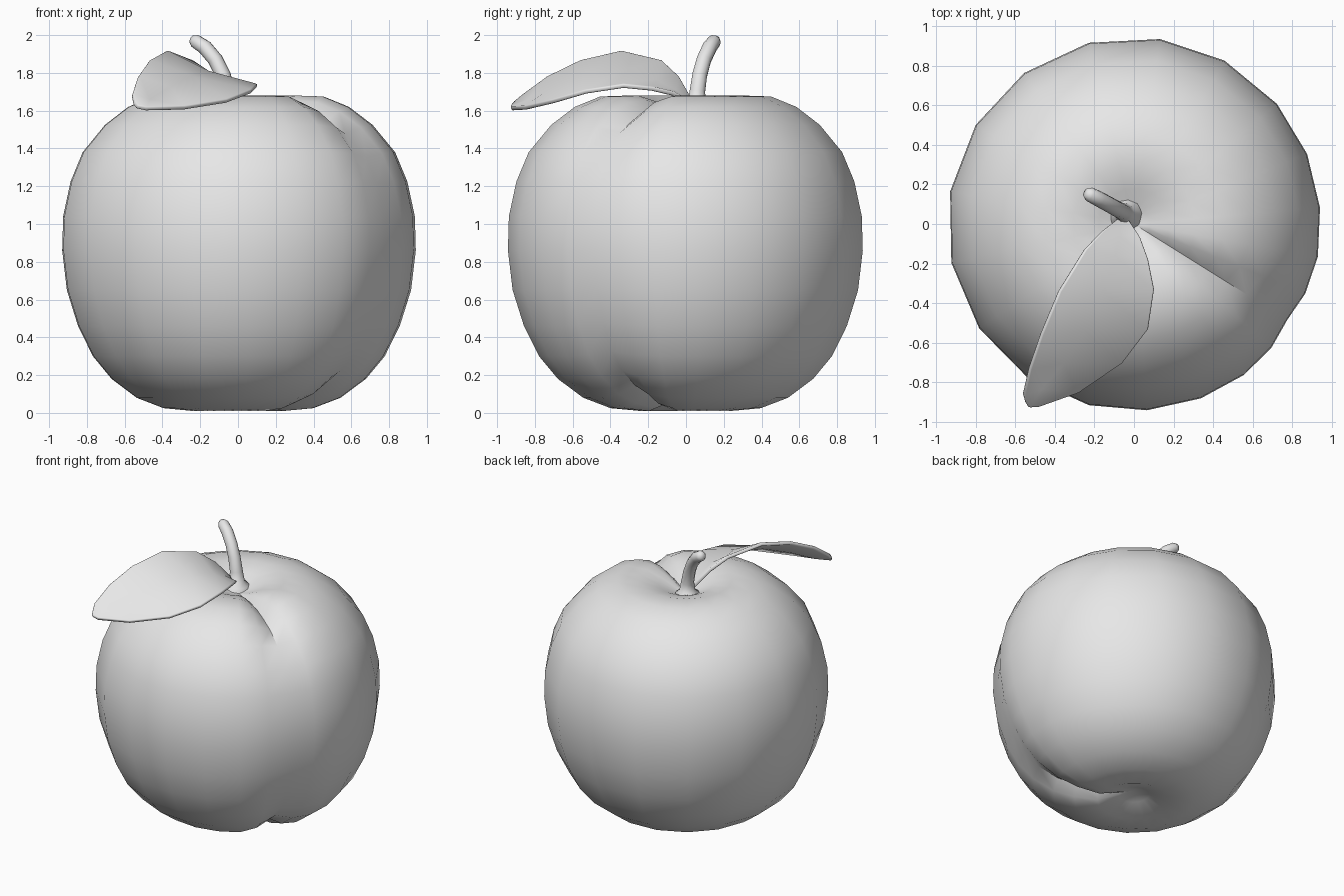
import bpy, bmesh, math
from mathutils import Vector

cube = bpy.data.objects.get("Cube")
if cube:
    bpy.data.objects.remove(cube, do_unlink=True)

grey = bpy.data.materials.new("light_grey")
grey.diffuse_color = (0.8, 0.8, 0.8, 1)
grey.use_nodes = True
grey.node_tree.nodes["Principled BSDF"].inputs["Base Color"].default_value = (0.8, 0.8, 0.8, 1)


def finish(name, bm, angle):
    bmesh.ops.recalc_face_normals(bm, faces=bm.faces)
    mesh = bpy.data.meshes.new(name)
    bm.to_mesh(mesh)
    bm.free()
    mesh.materials.append(grey)
    obj = bpy.data.objects.new(name, mesh)
    bpy.context.collection.objects.link(obj)
    bpy.ops.object.select_all(action='DESELECT')
    obj.select_set(True)
    bpy.context.view_layer.objects.active = obj
    bpy.ops.object.shade_smooth_by_angle(angle=math.radians(angle))
    return obj


def skin(bm, rings, closed=True):
    """Bridge successive rings of vertices with quads."""
    for a, b in zip(rings, rings[1:]):
        n = len(a)
        for i in range(n if closed else n - 1):
            j = (i + 1) % n
            bm.faces.new((a[i], a[j], b[j], b[i]))


# Fruit body: (radius, height, crease depth) from the bottom dimple to the top one
profile = [(.10, .06, .01), (.24, .01, .05), (.40, .025, .085), (.545, .08, .075),
           (.68, .18, .06), (.78, .30, .05), (.86, .46, .04), (.92, .65, .035),
           (.945, .86, .03), (.94, 1.04, .03), (.90, 1.225, .035), (.835, 1.38, .045),
           (.715, 1.525, .065), (.59, 1.62, .09), (.455, 1.675, .105),
           (.31, 1.68, .085), (.18, 1.645, .05), (.08, 1.60, .015)]
half = [10, 22, 37, 54, 72, 93, 114, 136, 158]
spokes = [0] + half + [180] + [360 - a for a in reversed(half)]
CREASE = -32

bm = bmesh.new()
rings = []
for k, (r, z, depth) in enumerate(profile):
    r0, z0 = profile[max(k - 1, 0)][:2]
    r1, z1 = profile[min(k + 1, len(profile) - 1)][:2]
    inward = Vector((z0 - z1, r1 - r0)).normalized()
    ring = []
    for a in spokes:
        sink = depth * {0: 1.0, 10: 0.3, 350: 0.3}.get(a, 0)
        rr, zz = r + inward.x * sink, z + inward.y * sink
        t = math.radians(a + CREASE)
        ring.append(bm.verts.new((rr * math.cos(t), rr * math.sin(t), zz)))
    rings.append(ring)
skin(bm, rings)
for ring, z in ((rings[0], .09), (rings[-1], 1.58)):
    pole = bm.verts.new((0, 0, z))
    for i in range(len(ring)):
        bm.faces.new((ring[i], ring[(i + 1) % len(ring)], pole))
finish("fruit_body", bm, 42)

# Stem: flared base, bent path of (x, y, z, radius), rounded end
path = [(-.05, .055, 1.57, .10), (-.05, .055, 1.61, .085), (-.05, .057, 1.635, .053),
        (-.055, .06, 1.70, .043), (-.08, .073, 1.79, .041), (-.12, .095, 1.87, .04),
        (-.175, .125, 1.935, .04), (-.225, .15, 1.968, .037), (-.245, .16, 1.978, .022)]
bm = bmesh.new()
rings = []
for k, (x, y, z, r) in enumerate(path):
    p0 = Vector(path[max(k - 1, 0)][:3])
    p1 = Vector(path[min(k + 1, len(path) - 1)][:3])
    turn = Vector((0, 0, 1)).rotation_difference(p1 - p0)
    rings.append([bm.verts.new(Vector((x, y, z)) + turn @ Vector(
        (r * math.cos(i * math.pi / 5), r * math.sin(i * math.pi / 5), 0))) for i in range(10)])
skin(bm, rings)
bm.faces.new(rings[0])
bm.faces.new(rings[-1])
finish("stem", bm, 75)

# Leaf: rows of raised edge, midrib and low edge from base to tip
rows = [((-.07, .035, 1.64), (-.05, .03, 1.635), (-.03, .02, 1.64)),
        ((-.165, -.04, 1.775), (-.075, -.06, 1.70), (.03, -.07, 1.69)),
        ((-.25, -.13, 1.86), (-.10, -.16, 1.755), (.07, -.18, 1.715)),
        ((-.38, -.34, 1.91), (-.16, -.34, 1.80), (.10, -.33, 1.73)),
        ((-.47, -.555, 1.86), (-.25, -.54, 1.775), (.07, -.53, 1.70)),
        ((-.53, -.73, 1.775), (-.36, -.70, 1.715), (-.06, -.70, 1.65)),
        ((-.56, -.86, 1.68), (-.47, -.83, 1.65), (-.28, -.85, 1.615)),
        ((-.55, -.90, 1.635), (-.535, -.925, 1.62), (-.49, -.925, 1.61))]
bm = bmesh.new()
skin(bm, [[bm.verts.new(p) for p in row] for row in rows], closed=False)
leaf = finish("leaf", bm, 40)
thick = leaf.modifiers.new("thickness", 'SOLIDIFY')
thick.thickness = 0.024
thick.offset = 0
rim = leaf.modifiers.new("soft_rim", 'BEVEL')
rim.width = 0.008
rim.segments = 2
rim.limit_method = 'ANGLE'
rim.angle_limit = math.radians(50)
